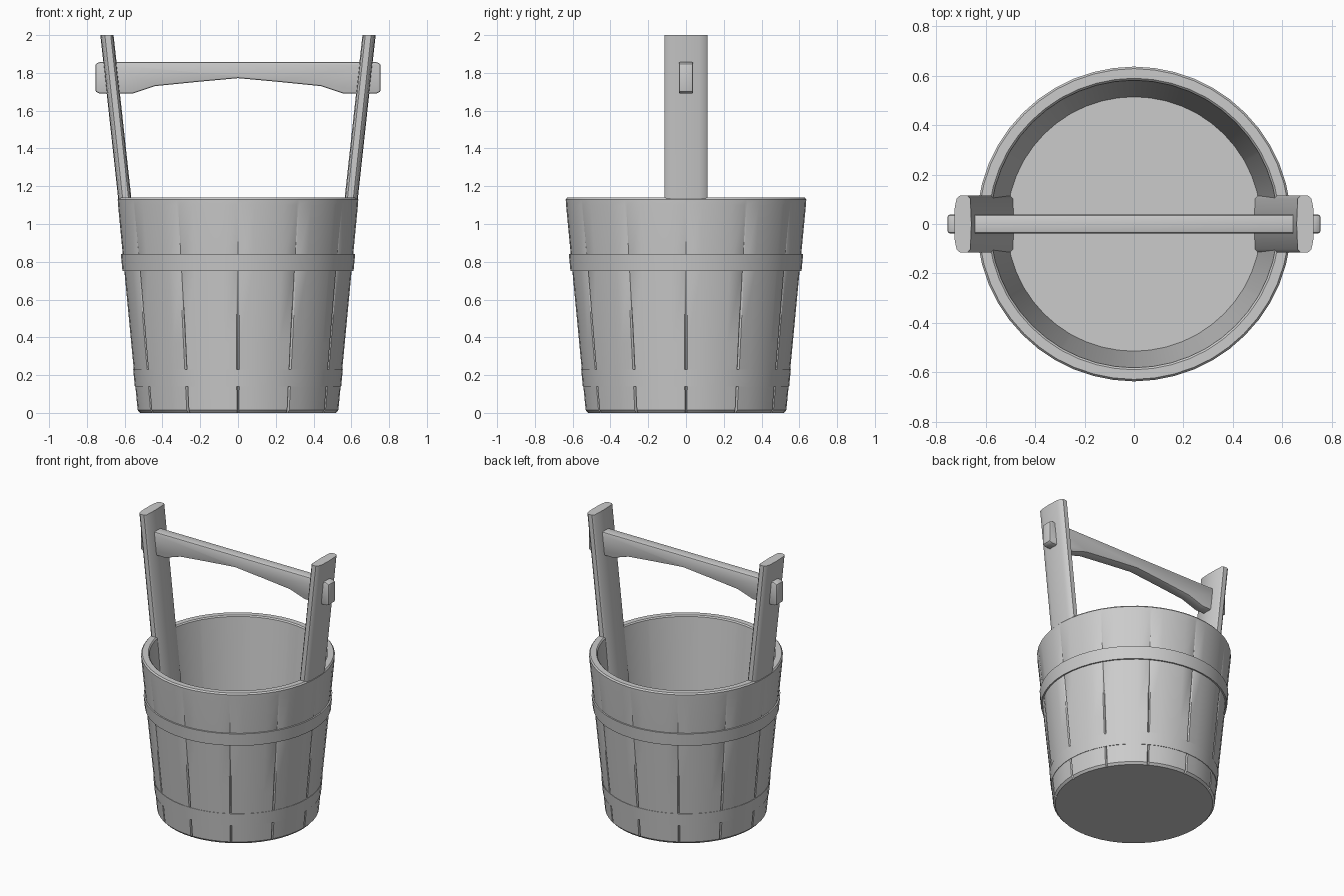
import bpy, bmesh
from math import sin, cos, radians

if "Cube" in bpy.data.objects:
    bpy.data.objects.remove(bpy.data.objects["Cube"])


def outer(z):
    """Outer wall radius of the tapered bucket at height z."""
    return 0.53 + 0.0955 * z


def finish(name, bm, bevel=0.0, angle=30):
    bmesh.ops.recalc_face_normals(bm, faces=bm.faces)
    mesh = bpy.data.meshes.new(name)
    bm.to_mesh(mesh)
    bm.free()
    ob = bpy.data.objects.new(name, mesh)
    bpy.context.collection.objects.link(ob)
    bpy.ops.object.select_all(action='DESELECT')
    ob.select_set(True)
    bpy.context.view_layer.objects.active = ob
    if bevel:
        mod = ob.modifiers.new("soft_edges", 'BEVEL')
        mod.width = bevel
        mod.segments = 2
        mod.limit_method = 'ANGLE'
        mod.angle_limit = radians(35)
        bpy.ops.object.modifier_apply(modifier=mod.name)
    bpy.ops.object.shade_smooth_by_angle(angle=radians(angle))
    return ob


def bridge(bm, a, b):
    n = len(a)
    for i in range(n):
        bm.faces.new((a[i], a[(i + 1) % n], b[(i + 1) % n], b[i]))


# Staved wall: twelve staves with grooves that fade towards the rim
bm = bmesh.new()
steps = [(0, 1), (0.7, 0), (7.5, 0), (15, 0), (22.5, 0), (29.3, 0)]
angles = [(radians(30 * s + a), g) for s in range(12) for a, g in steps]
profile = [  # radius, height, groove depth
    (0.518, 0.0, 0.006), (outer(0.015), 0.015, 0.012), (outer(0.37), 0.37, 0.010),
    (outer(0.75), 0.75, 0.005), (outer(1.1), 1.1, 0.001), (outer(1.13) - 0.001, 1.13, 0),
    (outer(1.14) - 0.010, 1.14, 0), (0.590, 1.14, 0), (0.582, 1.132, 0), (0.515, 0.42, 0)]
rings = [[bm.verts.new(((r - d * g) * cos(a), (r - d * g) * sin(a), z))
          for a, g in angles] for r, z, d in profile]
for a, b in zip(rings, rings[1:]):
    bridge(bm, a, b)
bm.faces.new(rings[0])
bm.faces.new(rings[-1])
finish("staved_wall", bm)


# Hoops around the staves
def hoop(name, z0, z1, proud):
    bm = bmesh.new()
    section = [(outer(z0) - 0.02, z0), (outer(z0) + proud, z0),
               (outer(z1) + proud, z1), (outer(z1) - 0.02, z1)]
    rings = [[bm.verts.new((r * cos(radians(7.5 * i)), r * sin(radians(7.5 * i)), z))
              for i in range(48)] for r, z in section]
    for i in range(4):
        bridge(bm, rings[i], rings[(i + 1) % 4])
    finish(name, bm)


hoop("upper_hoop", 0.75, 0.84, 0.010)
hoop("lower_hoop", 0.14, 0.23, 0.003)

# Leaning handle posts that continue down the inside of the wall
half = [(0.0, 0.0), (-0.003, 0.07), (-0.011, 0.104), (-0.024, 0.115),
        (-0.055, 0.115), (-0.066, 0.102), (-0.070, 0.0)]
section = half + [(x, -y) for x, y in reversed(half[1:-1])]
for side, name in ((-1, "left_post"), (1, "right_post")):
    bm = bmesh.new()
    ends = [[bm.verts.new((side * (0.635 + (z - 1.14) * 0.109 + x), y, z))
             for x, y in section] for z in (0.35, 1.14, 2.0)]
    bridge(bm, ends[0], ends[1])
    bridge(bm, ends[1], ends[2])
    bm.faces.new(ends[0])
    bm.faces.new(ends[2])
    finish(name, bm, angle=40)

# Carrying bar with an arched underside, passing through both posts
lower = [(0.22, 1.752), (0.44, 1.73), (0.56, 1.69), (0.73, 1.69), (0.755, 1.70)]
upper = [(0.755, 1.848), (0.73, 1.858)]
right = lower + upper
outline = [(0, 1.772)] + right + [(-x, z) for x, z in reversed(right)]
bm = bmesh.new()
sides = [[bm.verts.new((x, y, z)) for x, z in outline] for y in (-0.038, 0.038)]
bridge(bm, *sides)
for s in sides:
    bm.faces.new(s)
finish("carrying_bar", bm, bevel=0.009)
